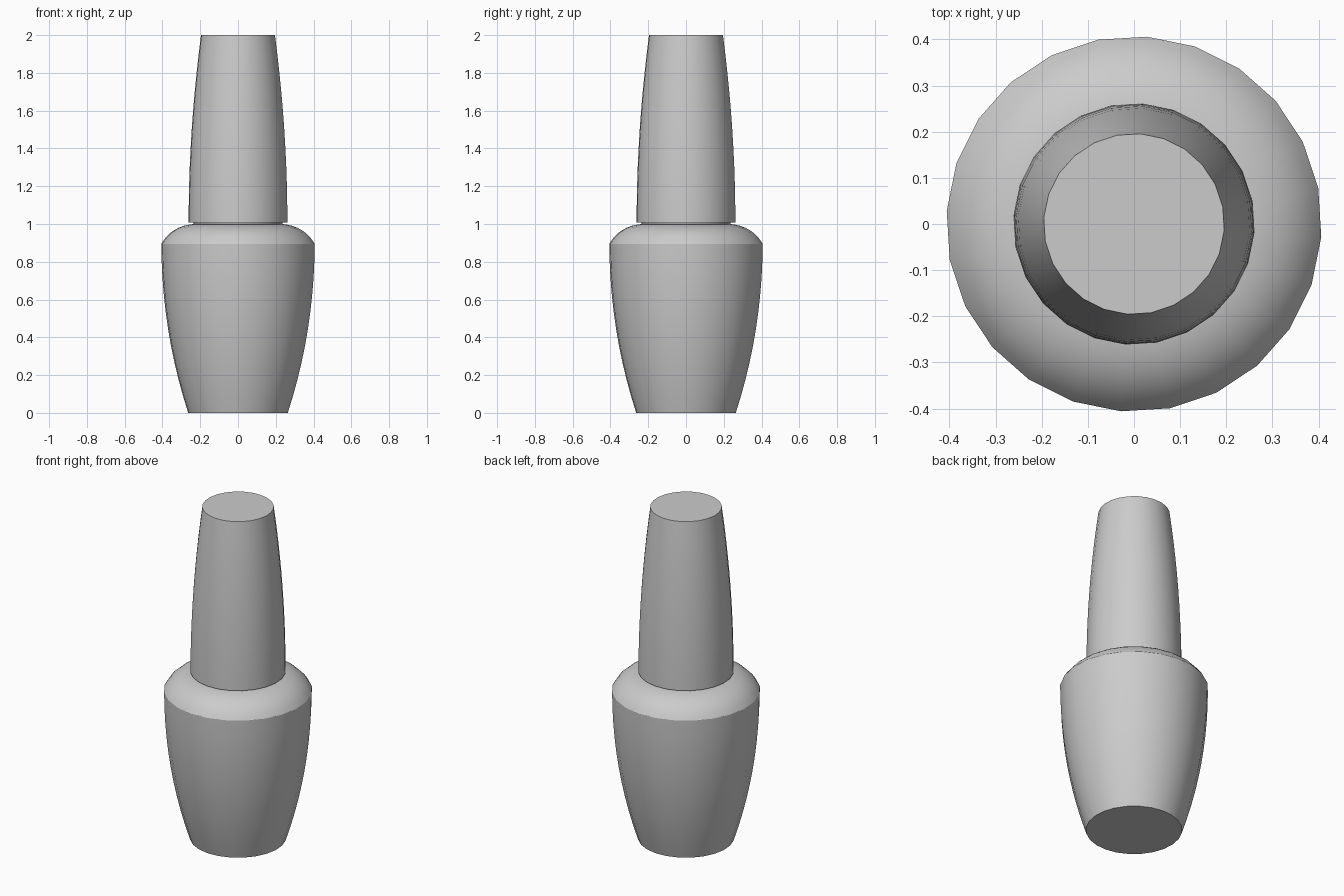
import bpy
import bmesh
from math import cos, sin, tau, radians

cube = bpy.data.objects.get("Cube")
if cube:
    bpy.data.objects.remove(cube, do_unlink=True)

SIDES = 24
TURN = radians(11)

grey = bpy.data.materials.new("plain grey")
grey.use_nodes = True
colour = (0.6, 0.6, 0.6, 1)
grey.diffuse_color = colour
grey.node_tree.nodes["Principled BSDF"].inputs["Base Color"].default_value = colour


def curve(start, control, end, steps):
    """Points along a quadratic curve of (radius, height)."""
    points = []
    for i in range(steps + 1):
        t = i / steps
        points.append(tuple((1 - t) ** 2 * a + 2 * t * (1 - t) * b + t * t * c
                            for a, b, c in zip(start, control, end)))
    return points


def turned(name, profile):
    """Closed round solid from a profile of (radius, height)."""
    bm = bmesh.new()
    rings = [[bm.verts.new((r * cos(TURN + tau * i / SIDES),
                            r * sin(TURN + tau * i / SIDES), z))
              for i in range(SIDES)] for r, z in profile]
    for low, high in zip(rings, rings[1:]):
        for i in range(SIDES):
            j = (i + 1) % SIDES
            bm.faces.new((low[i], low[j], high[j], high[i]))
    bm.faces.new(rings[0][::-1])
    bm.faces.new(rings[-1])
    mesh = bpy.data.meshes.new(name)
    bm.to_mesh(mesh)
    bm.free()
    mesh.materials.append(grey)
    obj = bpy.data.objects.new(name, mesh)
    bpy.context.collection.objects.link(obj)
    bpy.ops.object.select_all(action="DESELECT")
    obj.select_set(True)
    bpy.context.view_layer.objects.active = obj
    bpy.ops.object.shade_smooth_by_angle(angle=radians(30))
    return obj


# Bottle: flared wall and rounded shoulder
wall = curve((0.264, 0), (0.405, 0.43), (0.407, 0.895), 10)
shoulder = curve((0.407, 0.895), (0.352, 0.99), (0.235, 1.0), 8)
turned("bottle", wall + shoulder[1:])

# Short neck in the gap under the cap
turned("neck", [(0.235, 0.98), (0.235, 1.012)])

# Tapered cap
turned("cap", curve((0.262, 1.008), (0.262, 1.5), (0.196, 2.0), 10))
